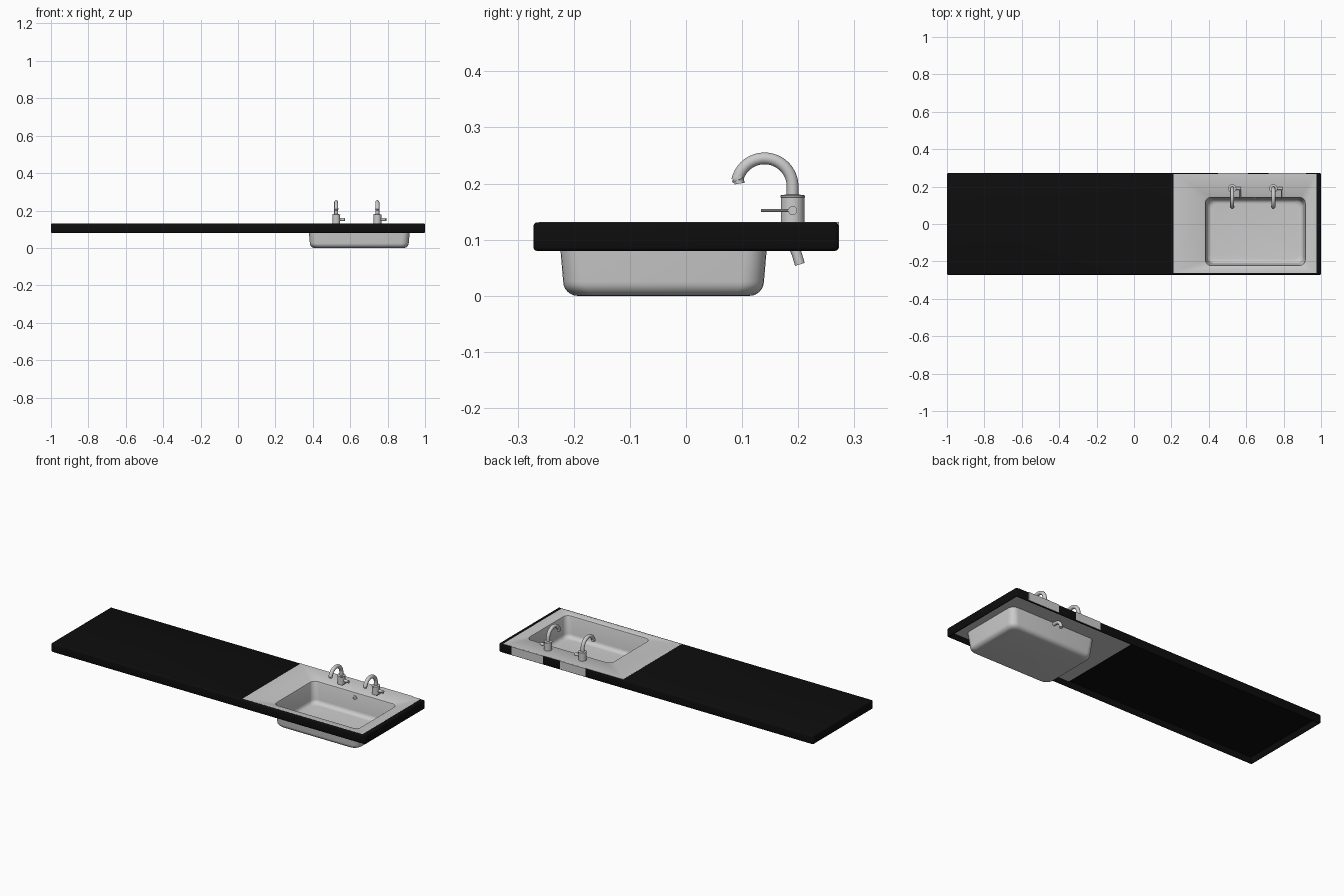
import bpy, bmesh, math
from mathutils import Vector

if "Cube" in bpy.data.objects:
    bpy.data.objects.remove(bpy.data.objects["Cube"])


def material(name, rgb):
    m = bpy.data.materials.new(name)
    m.diffuse_color = (*rgb, 1)
    m.use_nodes = True
    m.node_tree.nodes["Principled BSDF"].inputs["Base Color"].default_value = m.diffuse_color
    return m


BLACK = material("black_stone", (0.004, 0.004, 0.004))
GREY = material("light_grey_metal", (0.6, 0.6, 0.6))


def finish(name, bm, mat, smooth=True):
    bmesh.ops.recalc_face_normals(bm, faces=bm.faces)
    me = bpy.data.meshes.new(name)
    bm.to_mesh(me)
    bm.free()
    ob = bpy.data.objects.new(name, me)
    bpy.context.collection.objects.link(ob)
    me.materials.append(mat)
    if smooth:
        bpy.ops.object.select_all(action='DESELECT')
        ob.select_set(True)
        bpy.context.view_layer.objects.active = ob
        bpy.ops.object.shade_smooth_by_angle(angle=math.radians(35))
    return ob


def box_bm(x0, x1, y0, y1, z0, z1):
    bm = bmesh.new()
    bmesh.ops.create_cube(bm, size=1)
    for v in bm.verts:
        v.co = ((x0 + x1) / 2 + v.co.x * (x1 - x0),
                (y0 + y1) / 2 + v.co.y * (y1 - y0),
                (z0 + z1) / 2 + v.co.z * (z1 - z0))
    return bm


def loft(bm, rings):
    loops = [[bm.verts.new(p) for p in r] for r in rings]
    n = len(loops[0])
    for a, b in zip(loops, loops[1:]):
        for i in range(n):
            j = (i + 1) % n
            bm.faces.new((a[i], a[j], b[j], b[i]))
    bm.faces.new(loops[0])
    bm.faces.new(loops[-1])


def rounded_ring(x0, x1, y0, y1, r, z, n=6):
    pts = []
    for k, (cx, cy) in enumerate([(x1 - r, y1 - r), (x0 + r, y1 - r),
                                  (x0 + r, y0 + r), (x1 - r, y0 + r)]):
        for i in range(n + 1):
            a = math.pi / 2 * (k + i / n)
            pts.append((cx + r * math.cos(a), cy + r * math.sin(a), z))
    return pts


def tube(name, x, path, sides=20):
    """Sweep circles along (y, z, radius) points in the plane of constant x."""
    bm = bmesh.new()
    rings = []
    side = Vector((1, 0, 0))
    for i, (y, z, r) in enumerate(path):
        p, q = path[max(i - 1, 0)], path[min(i + 1, len(path) - 1)]
        up = Vector((0, q[0] - p[0], q[1] - p[1])).normalized().cross(side)
        rings.append([Vector((x, y, z)) + r * (math.cos(t) * side + math.sin(t) * up)
                      for t in (2 * math.pi * k / sides for k in range(sides))])
    loft(bm, rings)
    return finish(name, bm, GREY)


def rod_x(name, x0, x1, y, z, r):
    bm = bmesh.new()
    loft(bm, [[(x, y + r * math.cos(k * math.pi / 8), z + r * math.sin(k * math.pi / 8))
               for k in range(16)] for x in (x0, x1)])
    return finish(name, bm, GREY)


# Countertop: rounded slab, hollow underneath
bm = box_bm(-1, 1, -0.272, 0.272, 0.08, 0.131)
bmesh.ops.bevel(bm, geom=bm.edges[:], offset=0.007, segments=3, profile=0.5, affect='EDGES')
bottom = min(bm.faces, key=lambda f: (round(f.calc_center_median().z, 4), -f.calc_area()))
bmesh.ops.inset_region(bm, faces=[bottom], thickness=0.014)
bmesh.ops.translate(bm, vec=(0, 0, 0.03), verts=bottom.verts[:])
counter = finish("countertop", bm, BLACK)

# Opening in the countertop for the sink deck
cutter = finish("sink_cutter", box_bm(0.212, 0.977, -0.262, 0.266, 0.106, 0.2), BLACK, False)
cutter.hide_render = True
cutter.hide_viewport = True
cut = counter.modifiers.new("sink_opening", 'BOOLEAN')
cut.operation = 'DIFFERENCE'
cut.object = cutter
cut.solver = 'EXACT'

# Sink: inner basin, deck and outer basin as one lofted skin
X0, X1, Y0, Y1 = 0.375, 0.922, -0.228, 0.148


def basin(inset, r, z):
    return rounded_ring(X0 + inset, X1 - inset, Y0 + inset, Y1 - inset, r, z)


def floor_curve(inset, r, z, fillet):
    steps = [i * math.pi / 12 for i in range(7)]
    return [basin(inset + fillet * (1 - math.cos(a)), r, z + fillet * (1 - math.sin(a)))
            for a in steps]


def deck(z):
    return rounded_ring(0.212, 0.977, -0.262, 0.268, 0.002, z)


bm = bmesh.new()
inner = floor_curve(0.016, 0.035, 0.008, 0.024)[::-1]
inner += [basin(0.008, 0.03, 0.122), basin(0.006, 0.03, 0.128), basin(0.001, 0.03, 0.1315)]
outer = [basin(0.002, 0.035, 0.108)] + floor_curve(0.009, 0.04, 0.0, 0.026)
loft(bm, inner + [deck(0.1315), deck(0.108)] + outer)
finish("sink", bm, GREY)

# Grey skirt plates showing on the back edge
for i, (a, b) in enumerate([(0.45, 0.61), (0.72, 0.92)]):
    finish(f"sink_back_skirt_{i + 1}", box_bm(a, b, 0.266, 0.2728, 0.084, 0.1313), GREY, False)

# Overflow inlet and the bent pipe behind the basin
MID = 0.648
bm = bmesh.new()
circle = lambda r, y: [(MID + r * math.cos(k * math.pi / 10), y, 0.1 + r * math.sin(k * math.pi / 10))
                       for k in range(20)]
loft(bm, [circle(0.012, 0.142), circle(0.012, 0.134), circle(0.008, 0.133), circle(0.007, 0.139)])
finish("overflow_inlet", bm, GREY)
tube("overflow_pipe", MID, [(0.141, 0.1, 0.009), (0.165, 0.1, 0.009), (0.18, 0.097, 0.009),
                            (0.191, 0.088, 0.009), (0.197, 0.076, 0.009), (0.203, 0.056, 0.009)])

# Two identical taps
arc = [(0.14 + 0.05 * math.cos(a), 0.195 + 0.05 * math.sin(a), 0.0105)
       for a in (math.radians(168) * i / 20 for i in range(21))]
for i, x in enumerate((0.525, 0.745)):
    n = i + 1
    tube(f"tap_body_{n}", x, [(0.19, 0.128, 0.021), (0.19, 0.175, 0.021), (0.19, 0.176, 0.022),
                              (0.19, 0.179, 0.022), (0.19, 0.1805, 0.012)], 28)
    tube(f"tap_spout_{n}", x, [(0.19, 0.176, 0.0105)] + arc)
    tube(f"tap_nozzle_{n}", x, [(0.0915, 0.211, 0.0115), (0.094, 0.207, 0.0115),
                                (0.0945, 0.206, 0.009), (0.0955, 0.2, 0.009)])
    rod_x(f"tap_handle_hub_{n}", x + 0.015, x + 0.048, 0.19, 0.152, 0.008)
    tube(f"tap_lever_{n}", x + 0.043, [(0.19, 0.152, 0.003), (0.134, 0.152, 0.003)], 10)
